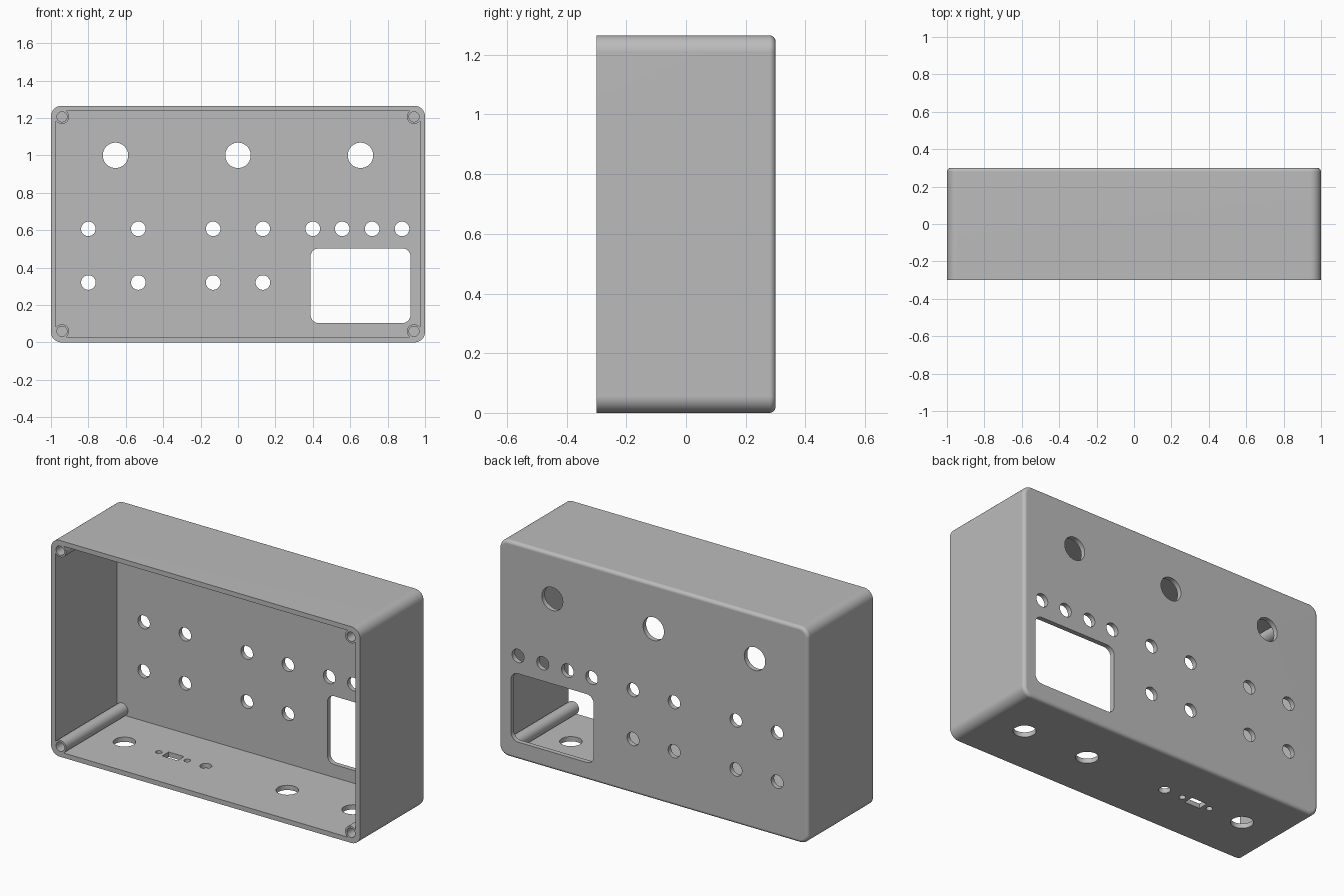
import bpy, bmesh, math
from mathutils import Vector

if "Cube" in bpy.data.objects:
    bpy.data.objects.remove(bpy.data.objects["Cube"])

W, D, H = 2.0, 0.6, 1.265        # overall width, depth, height
WALL = 0.028
CORNER, EDGE = 0.056, 0.02       # corner radius and back edge rounding
POST_IN, POST_R, SCREW_R = 0.059, 0.038, 0.027

plastic = bpy.data.materials.new("grey_plastic")
plastic.diffuse_color = (0.5, 0.5, 0.5, 1)
plastic.use_nodes = True
plastic.node_tree.nodes["Principled BSDF"].inputs["Base Color"].default_value = plastic.diffuse_color


def arc(cx, cz, r, a0, a1, n):
    return [(cx + r * math.cos(a0 + (a1 - a0) * i / n),
             cz + r * math.sin(a0 + (a1 - a0) * i / n)) for i in range(n + 1)]


def rounded_rect(cx, cz, w, h, r, n=8):
    pts = []
    for k, (sx, sz) in enumerate([(1, 1), (-1, 1), (-1, -1), (1, -1)]):
        a = k * math.pi / 2
        pts += arc(cx + sx * (w / 2 - r), cz + sz * (h / 2 - r), r, a, a + math.pi / 2, n)
    return pts


def circle(cx, cz, r, n=32):
    return arc(cx, cz, r, 0, 2 * math.pi, n)[:-1]


def loft(name, sections, axis="Y"):
    """Closed solid through (outline, depth) sections along Y or Z."""
    bm = bmesh.new()
    rings = []
    for pts, d in sections:
        rings.append([bm.verts.new((u, d, v) if axis == "Y" else (u, v, d)) for u, v in pts])
    n = len(rings[0])
    for a, b in zip(rings, rings[1:]):
        for i in range(n):
            j = (i + 1) % n
            bm.faces.new((a[i], a[j], b[j], b[i]))
    bm.faces.new(rings[0])
    bm.faces.new(rings[-1])
    bmesh.ops.recalc_face_normals(bm, faces=bm.faces)
    mesh = bpy.data.meshes.new(name)
    bm.to_mesh(mesh)
    bm.free()
    mesh.materials.append(plastic)
    ob = bpy.data.objects.new(name, mesh)
    bpy.context.collection.objects.link(ob)
    return ob


# Outer body: rounded outline with a quarter-round back edge
sections = [(rounded_rect(0, H / 2, W, H, CORNER), -D / 2)]
for i in range(7):
    a = i / 6 * math.pi / 2
    inset = EDGE * (1 - math.cos(a))
    sections.append((rounded_rect(0, H / 2, W - 2 * inset, H - 2 * inset, CORNER - inset),
                     D / 2 - EDGE + EDGE * math.sin(a)))
body = loft("enclosure_shell", sections)

# Cavity outline: the inner rectangle with the corner screw posts left standing
gap = POST_IN - WALL
half = math.asin(gap / POST_R)
cavity = []
for k, (sx, sz) in enumerate([(1, 1), (-1, 1), (-1, -1), (1, -1)]):
    a = k * math.pi / 2
    cavity += arc(sx * (W / 2 - POST_IN), H / 2 + sz * (H / 2 - POST_IN), POST_R,
                  a - math.acos(gap / POST_R), a - math.pi * 1.5 + math.acos(gap / POST_R), 20)
cutters = [loft("cavity_cutter", [(cavity, -0.4), (cavity, D / 2 - WALL)])]


def cut_back(pts):
    cutters.append(loft("back_cutter", [(pts, 0.2), (pts, 0.4)]))


def cut_floor(pts):
    cutters.append(loft("floor_cutter", [(pts, -0.1), (pts, 0.06)], "Z"))


# Screw holes in the posts
for sx in (-1, 1):
    for z in (POST_IN, H - POST_IN):
        pts = circle(sx * (W / 2 - POST_IN), z, SCREW_R, 24)
        cutters.append(loft("screw_cutter", [(pts, -0.4), (pts, -0.05)]))

# Back panel: large holes, two rows of small holes, display window
for x in (-0.655, 0, 0.655):
    cut_back(circle(x, 1.0, 0.068, 40))
for x in (-0.8, -0.533, -0.133, 0.133):
    cut_back(circle(x, 0.32, 0.039))
    cut_back(circle(x, 0.607, 0.039))
for x in (0.4, 0.557, 0.717, 0.877):
    cut_back(circle(x, 0.607, 0.039))
cut_back(rounded_rect(0.655, 0.303, 0.535, 0.4, 0.045))

# Floor: round sockets, connector slot with its two screw holes
for x, r in ((-0.735, 0.06), (-0.208, 0.032), (0.319, 0.06), (0.745, 0.06),
             (-0.512, 0.018), (-0.328, 0.018)):
    cut_floor(circle(x, 0, r))
cut_floor([(-0.47, -0.03), (-0.37, -0.03), (-0.37, 0.03), (-0.47, 0.03)])

# Apply the cuts
bpy.context.view_layer.objects.active = body
body.select_set(True)
for c in cutters:
    mod = body.modifiers.new("cut", "BOOLEAN")
    mod.operation = "DIFFERENCE"
    mod.solver = "EXACT"
    mod.object = c
    bpy.ops.object.modifier_apply(modifier=mod.name)
    bpy.data.objects.remove(c, do_unlink=True)

# Smooth rounds, crisp edges
bpy.ops.object.select_all(action="DESELECT")
body.select_set(True)
bpy.ops.object.shade_smooth_by_angle(angle=math.radians(30))
wn = body.modifiers.new("flat_panels", "WEIGHTED_NORMAL")
wn.keep_sharp = True
